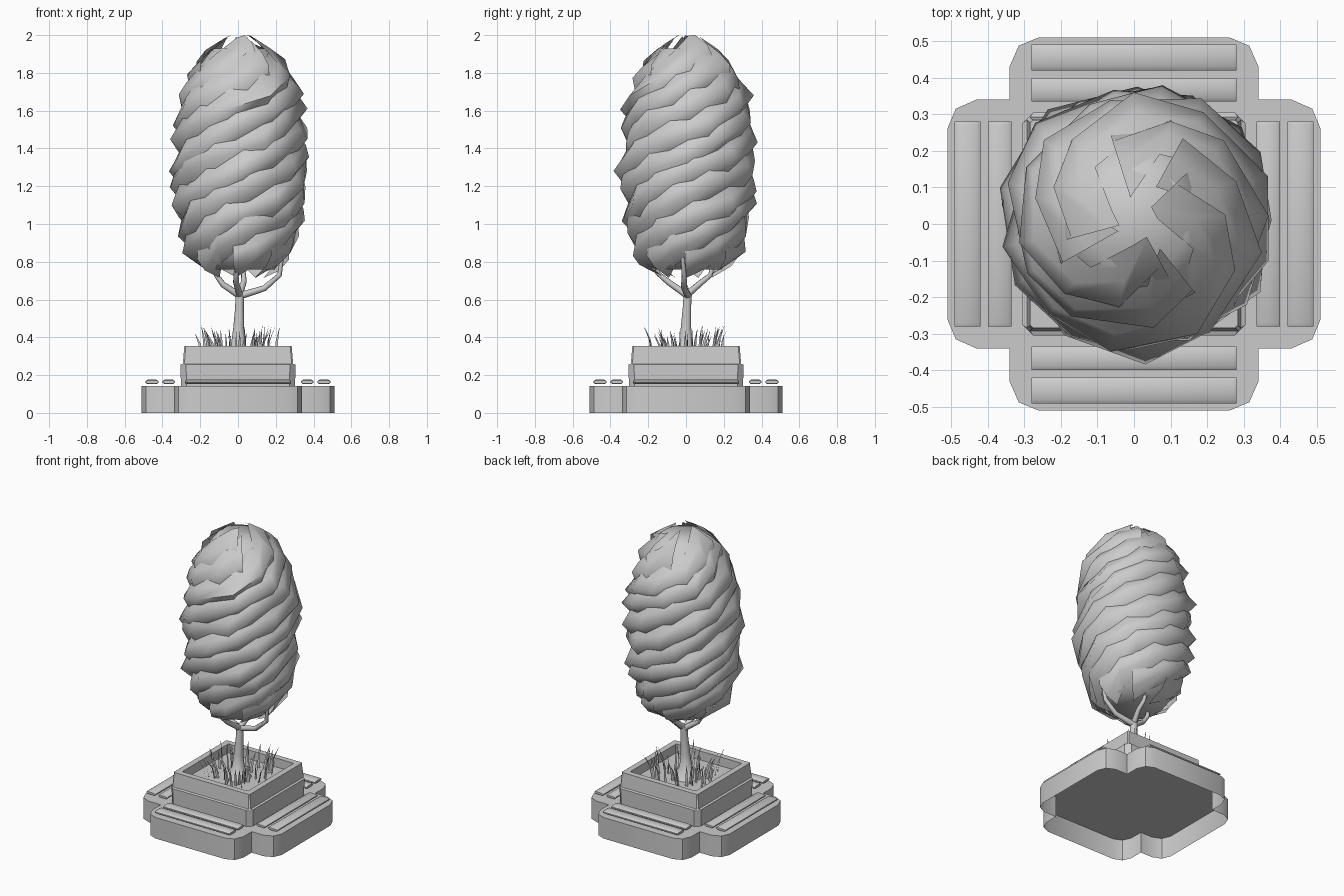
import bpy
import math
import random
from mathutils import Vector

random.seed(11)
cube = bpy.data.objects.get("Cube")
if cube:
    bpy.data.objects.remove(cube, do_unlink=True)

grey = bpy.data.materials.new("plain_grey")
grey.use_nodes = True
grey.diffuse_color = (0.6, 0.6, 0.6, 1)
grey.node_tree.nodes["Principled BSDF"].inputs["Base Color"].default_value = (0.6, 0.6, 0.6, 1)


def finish(obj, angle):
    bpy.ops.object.select_all(action='DESELECT')
    obj.select_set(True)
    bpy.context.view_layer.objects.active = obj
    if obj.type == 'CURVE':
        bpy.ops.object.convert(target='MESH')
        obj = bpy.context.object
    obj.data.materials.clear()
    obj.data.materials.append(grey)
    bpy.ops.object.shade_smooth_by_angle(angle=math.radians(angle))
    return obj


def make(name, verts, faces, angle=30):
    mesh = bpy.data.meshes.new(name)
    mesh.from_pydata([tuple(v) for v in verts], [], faces)
    obj = bpy.data.objects.new(name, mesh)
    bpy.context.collection.objects.link(obj)
    return finish(obj, angle)


def loft(name, rings, cap_start=True, cap_end=True, angle=30):
    """Join equal-length closed rings with quads."""
    n = len(rings[0])
    faces = [(i * n + j, i * n + (j + 1) % n, (i + 1) * n + (j + 1) % n, (i + 1) * n + j)
             for i in range(len(rings) - 1) for j in range(n)]
    if cap_start:
        faces.append(tuple(reversed(range(n))))
    if cap_end:
        faces.append(tuple(range((len(rings) - 1) * n, len(rings) * n)))
    return make(name, [v for r in rings for v in r], faces, angle)


def tube(name, points, sides=2):
    """Tapered tube through (x, y, z, radius) points."""
    curve = bpy.data.curves.new(name, 'CURVE')
    curve.dimensions = '3D'
    curve.bevel_depth = 1
    curve.bevel_resolution = sides
    curve.use_fill_caps = True
    spline = curve.splines.new('POLY')
    spline.points.add(len(points) - 1)
    for p, (x, y, z, r) in zip(spline.points, points):
        p.co = (x, y, z, 1)
        p.radius = r
    obj = bpy.data.objects.new(name, curve)
    bpy.context.collection.objects.link(obj)
    return finish(obj, 50)


def quarter_turns(points):
    """Repeat a plan outline four times round the centre."""
    out = []
    for q in range(4):
        for x, y in points:
            for _ in range(q):
                x, y = -y, x
            out.append((x, y))
    return out


# Cross-shaped base, open underneath
arm = [(.34, -.34), (.43, -.34), (.487, -.315), (.51, -.26),
       (.51, .26), (.487, .315), (.43, .34)]
plan = quarter_turns(arm)
loft("base", [[(x, y, z) for x, y in plan] for z in (0, .142)], cap_start=False)

# Two low, pill-shaped seat slats on each arm
section = [(-.024, -.012), (-.035, -.004), (-.035, .004), (-.024, .012),
           (.024, .012), (.035, .004), (.035, -.004), (.024, -.012)]
ends = [(.28, .6), (.27, 1), (-.27, 1), (-.28, .6)]  # position along the slat, thickness
for q, side in enumerate(("left", "back", "right", "front")):
    for row, (centre, scale) in enumerate(((.367, .93), (.455, 1))):
        rings = [[(centre + x * scale, y, .164 + z * t) for x, z in section] for y, t in ends]
        slat = loft(f"{side}_slat_{row + 1}", rings, angle=50)
        slat.rotation_euler.z = q * math.pi / 2


# Stepped square planter with a hollow top
def square(h, c, z):
    return [(x, y, z) for x, y in quarter_turns([(h, c - h), (h, h - c)])]


loft("planter", [square(*r) for r in (
    (.302, .03, .143), (.305, .03, .255), (.292, .008, .26), (.284, .008, .355),
    (.245, .006, .355), (.245, .006, .295))], cap_start=False)

# Trunk with flared foot, and branches
tube("trunk", [(0, 0, .28, .095), (0, 0, .31, .075), (.002, 0, .36, .039), (.004, 0, .45, .029),
               (.008, .005, .56, .023), (.01, .01, .64, .023)], 3)
branches = {
    "left_branch": [(.01, .01, .62), (.14, -.01, .66), (.22, -.01, .73), (.235, -.02, .84)],
    "right_branch": [(.01, .01, .62), (-.08, -.01, .68), (-.115, -.01, .73), (-.135, -.02, .86)],
    "front_branch": [(.01, .01, .62), (-.01, -.09, .69), (-.01, -.15, .74), (.01, -.16, .82)],
    "back_branch": [(.01, .01, .63), (.03, .08, .69), (.03, .13, .73), (.02, .15, .82)],
}
for name, path in branches.items():
    tube(name, [(*p, .019 - .003 * i) for i, p in enumerate(path)])

# Grass blades round the trunk, taller and more splayed towards the edge
verts, faces = [], []
for i in range(46):
    a = i * 2.4 + random.uniform(-.2, .2)
    d = random.uniform(.09, .21)
    foot = Vector((d * math.cos(a), d * math.sin(a), .293))
    lean = Vector((math.cos(a), math.sin(a), 0)) * random.uniform(.0, .06)
    height = random.uniform(.07, .12) + d * .3
    b = random.uniform(0, math.pi)
    wide = Vector((math.cos(b), math.sin(b), 0)) * .009
    mid = foot + lean * .3 + Vector((0, 0, height * .55))
    tip = foot + lean + Vector((0, 0, height))
    k = len(verts)
    verts += [foot - wide, foot + wide, mid + wide * .7, mid - wide * .7, tip]
    faces += [(k, k + 1, k + 2, k + 3), (k + 3, k + 2, k + 4)]
make("grass", verts, faces)

# Foliage outline: height and radius
outline = [(.70, .12), (.76, .22), (.82, .285), (.92, .32), (1.05, .355), (1.25, .375), (1.42, .37),
           (1.58, .35), (1.7, .33), (1.8, .28), (1.9, .21), (1.96, .13), (2, .06)]


def radius(z):
    z = min(max(z, outline[0][0]), outline[-1][0])
    for (z0, r0), (z1, r1) in zip(outline, outline[1:]):
        if z <= z1:
            return r0 + (r1 - r0) * (z - z0) / (z1 - z0)


def around(a, r, z):
    return (.01 + r * math.cos(a), .01 + r * math.sin(a), z)


# Inner mass that closes the gaps between the leaf bands
core = [.76 + .09 * i for i in range(14)]
loft("foliage_core", [[around(math.tau * j / 14, radius(z) * .84, z) for j in range(14)]
                      for z in core], angle=60)

# Ragged leaf bands winding upward, each a soft ridge
strands, steps, rise = 7, 10, .84
profile = [(-.065, .87), (0, 1), (.06, .945), (.125, .86)]  # height offset, radius factor
for s in range(strands):
    verts, faces = [], []
    count = int((1.93 - .76) / rise * steps) + 1 + s % 2
    for i in range(count):
        a = math.tau * (i / steps + s / strands) + random.uniform(-.13, .13)
        z = .765 + rise * i / steps + random.uniform(-.02, .02)
        bulge = random.uniform(.95, 1.06)
        for dz, f in profile:
            h = min(max(z + dz, .715), 2)
            verts.append(around(a, radius(h) * f * (bulge if f == 1 else 1), h))
    w = len(profile)
    for i in range(count - 1):
        for j in range(w - 1):
            k = i * w + j
            faces.append((k, k + w, k + w + 1, k + 1))
    make(f"leaf_band_{s + 1}", verts, faces, 75)
